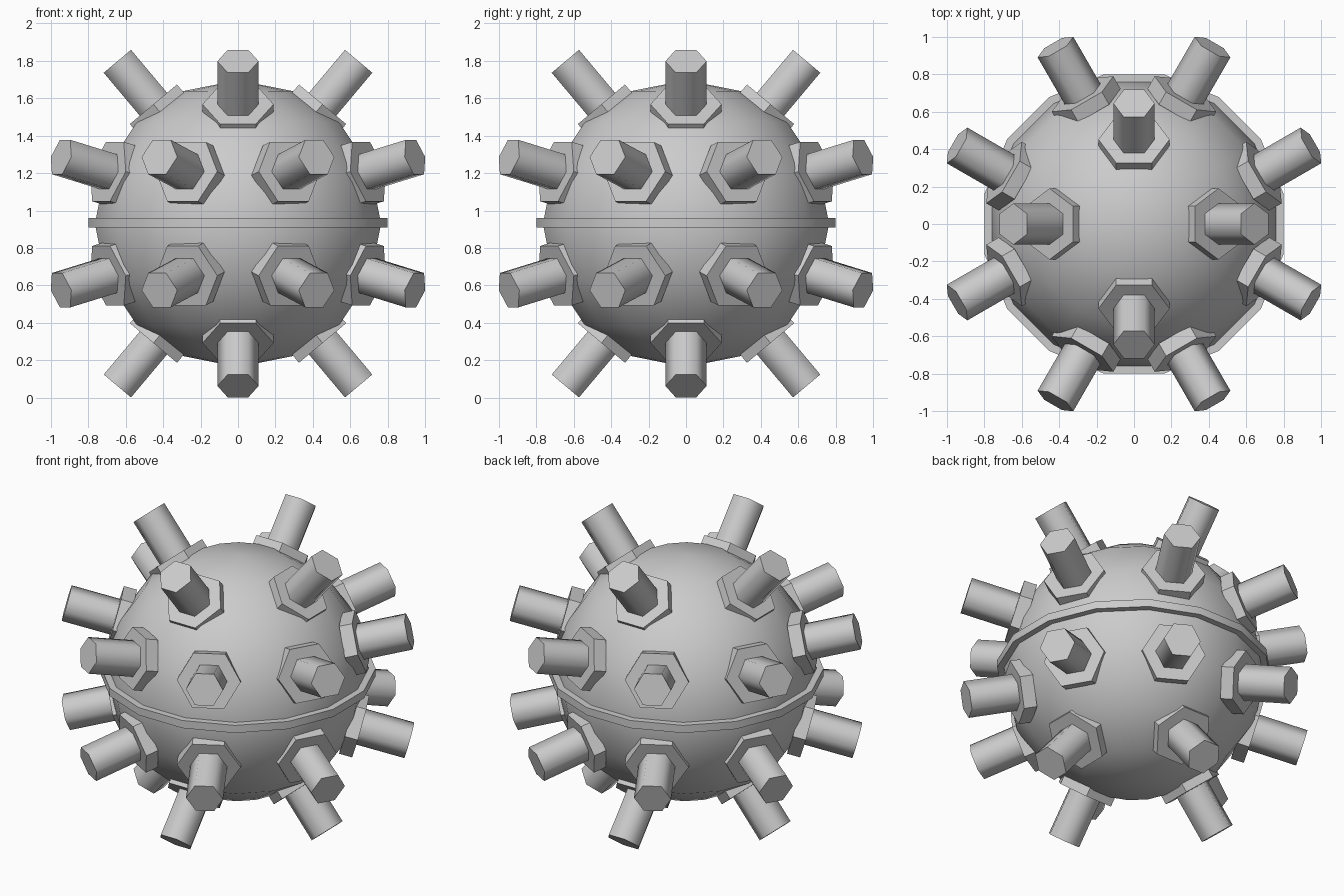
import bpy
from math import radians, sin, cos
from mathutils import Vector, Matrix

cube = bpy.data.objects.get("Cube")
if cube:
    bpy.data.objects.remove(cube, do_unlink=True)

CENTRE = Vector((0, 0, 0.93))

steel = bpy.data.materials.new("grey_steel")
steel.use_nodes = True
GREY = (0.6, 0.6, 0.6, 1)
steel.diffuse_color = GREY
steel.node_tree.nodes["Principled BSDF"].inputs["Base Color"].default_value = GREY


def finish(name, smooth_angle=None):
    ob = bpy.context.object
    ob.name = name
    ob.data.materials.append(steel)
    if smooth_angle:
        bpy.ops.object.shade_smooth_by_angle(angle=radians(smooth_angle))
    return ob


def hex_prism(name, end, axis, radius, length, smooth_angle=None):
    """Six-sided prism whose outer cap is centred on end, corners level."""
    side = Vector((0, 0, 1)).cross(axis).normalized()
    frame = Matrix((side.cross(axis), side, axis)).transposed().to_4x4()
    bpy.ops.mesh.primitive_cylinder_add(vertices=6, radius=radius, depth=length)
    ob = finish(name, smooth_angle)
    ob.matrix_world = Matrix.Translation(end - axis * length / 2) @ frame


def horn(name, tip, azimuth, elevation):
    """Contact horn with its mounting flange."""
    a, e = radians(azimuth), radians(elevation)
    axis = Vector((cos(a) * cos(e), sin(a) * cos(e), sin(e)))
    hex_prism(name + "_horn", tip, axis, 0.11, 0.42, 65)
    hex_prism(name + "_flange", tip - axis * 0.3, axis, 0.19, 0.08)


# Round hull
bpy.ops.mesh.primitive_uv_sphere_add(segments=16, ring_count=8, radius=0.78,
                                     location=CENTRE,
                                     rotation=(0, 0, radians(11.25)))
hull = finish("hull", 40)
hull.scale.z = 0.983

# Seam band around the middle
bpy.ops.mesh.primitive_cylinder_add(vertices=16, radius=0.816, depth=0.05,
                                    location=CENTRE + Vector((0, 0, 0.004)),
                                    rotation=(0, 0, radians(11.25)))
finish("seam_band", 40)

# Horns: four steep ones and eight shallow ones on each half
for half, s in (("upper", 1), ("lower", -1)):
    for k in range(4):
        turn = Matrix.Rotation(radians(90 * k), 3, 'Z')
        tip = CENTRE + turn @ Vector((0.645, 0, s * 0.868))
        horn(f"{half}_steep_{k}", tip, 90 * k, s * 50)
        for side, t in (("a", 1), ("b", -1)):
            tip = CENTRE + turn @ Vector((0.946, t * 0.42, s * 0.356))
            horn(f"{half}_shallow_{k}{side}", tip, 90 * k + t * 30, s * 15)
